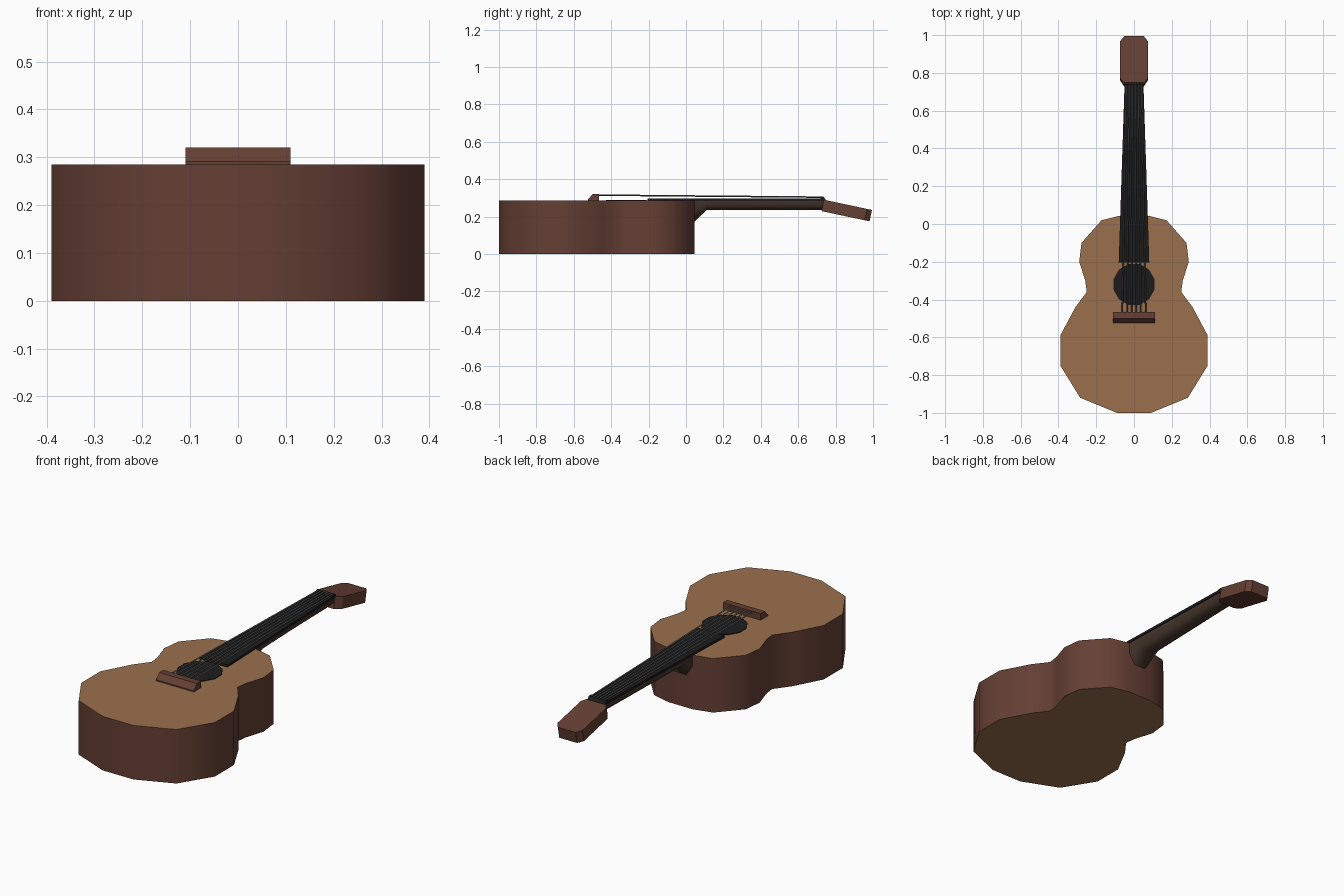
import bpy, bmesh, math
from mathutils import Vector

if "Cube" in bpy.data.objects:
    bpy.data.objects.remove(bpy.data.objects["Cube"])


def material(name, rgb):
    m = bpy.data.materials.new(name)
    m.diffuse_color = (*rgb, 1)
    m.use_nodes = True
    m.node_tree.nodes["Principled BSDF"].inputs["Base Color"].default_value = m.diffuse_color
    return m


RED = material("mahogany", (0.13, 0.05, 0.035))
TAN = material("spruce", (0.33, 0.16, 0.075))
NECK = material("dark_wood", (0.06, 0.035, 0.025))
BLACK = material("ebony", (0.012, 0.012, 0.012))
STEEL = material("steel", (0.12, 0.12, 0.12))


def loft(name, rings, mat, smooth=None, cap_mat=None):
    """Skin a series of equal-length closed rings and cap both ends."""
    bm = bmesh.new()
    vs = [[bm.verts.new(p) for p in r] for r in rings]
    n = len(vs[0])
    for a, b in zip(vs, vs[1:]):
        for i in range(n):
            j = (i + 1) % n
            bm.faces.new((a[i], a[j], b[j], b[i]))
    caps = [bm.faces.new(vs[0]), bm.faces.new(vs[-1])]
    if cap_mat:
        for f in caps:
            f.material_index = 1
    bmesh.ops.recalc_face_normals(bm, faces=bm.faces)
    me = bpy.data.meshes.new(name)
    bm.to_mesh(me)
    bm.free()
    ob = bpy.data.objects.new(name, me)
    bpy.context.collection.objects.link(ob)
    me.materials.append(mat)
    if cap_mat:
        me.materials.append(cap_mat)
    if smooth:
        bpy.ops.object.select_all(action='DESELECT')
        bpy.context.view_layer.objects.active = ob
        ob.select_set(True)
        bpy.ops.object.shade_smooth_by_angle(angle=math.radians(smooth))
    return ob


def mirrored(half):
    return half + [(-x, y) for x, y in reversed(half)]


def slab(name, outline, z0, z1, mat, **kw):
    return loft(name, [[(x, y, z) for x, y in outline] for z in (z0, z1)], mat, **kw)


def extrude_x(name, profile, w, mat, **kw):
    return loft(name, [[(x, y, z) for y, z in profile] for x in (-w, w)], mat, **kw)


# Body: figure-eight outline, dark sides, pale top and back
body = mirrored([(0.09, -1.0), (0.285, -0.92), (0.39, -0.75), (0.39, -0.59),
                 (0.31, -0.44), (0.25, -0.36), (0.258, -0.30), (0.29, -0.20),
                 (0.278, -0.10), (0.172, 0.02), (0.07, 0.045)])
slab("body", body, 0, 0.285, RED, smooth=50, cap_mat=TAN)

# Sound hole disc
hole = [(0.112 * math.cos(math.radians(15 + 30 * i)),
         -0.32 + 0.112 * math.sin(math.radians(15 + 30 * i))) for i in range(12)]
slab("sound_hole", hole, 0.283, 0.289, BLACK)

# Bridge
extrude_x("bridge", [(-0.525, 0.283), (-0.525, 0.291), (-0.5, 0.32),
                     (-0.465, 0.32), (-0.465, 0.283)], 0.11, RED)

# Neck with flared heel: half-hexagon cross-section
neck_rings = []
for y, w, bottom in ((0.03, 0.069, 0.165), (0.045, 0.068, 0.172),
                     (0.11, 0.066, 0.235), (0.74, 0.045, 0.235)):
    top, mid = 0.288, bottom + 0.45 * (0.288 - bottom)
    neck_rings.append([(-w, y, top), (-w, y, mid), (-w * 0.5, y, bottom),
                       (w * 0.5, y, bottom), (w, y, mid), (w, y, top)])
loft("neck", neck_rings, NECK, smooth=50)

# Fingerboard and nut
slab("fingerboard", mirrored([(0.081, -0.205), (0.05, 0.74)]), 0.284, 0.297, BLACK)
extrude_x("nut", [(0.72, 0.285), (0.72, 0.304), (0.738, 0.304), (0.75, 0.285)], 0.05, BLACK)

# Headstock: chamfered outline tilted back
tilt = math.radians(-12)
along = Vector((0, math.cos(tilt), math.sin(tilt)))
down = Vector((0, math.sin(tilt), -math.cos(tilt)))
head = mirrored([(0.05, 0), (0.073, 0.035), (0.073, 0.235), (0.052, 0.262)])
origin = Vector((0, 0.738, 0.29))
loft("headstock", [[origin + Vector((x, 0, 0)) + along * d + down * t for x, d in head]
                   for t in (0, 0.062)], RED)

# Six strings, converging towards the nut
for i in range(6):
    s = (i - 2.5) / 2.5
    rings = []
    for x, y, z in ((0.062 * s, -0.48, 0.315), (0.04 * s, 0.735, 0.304)):
        rings.append([(x + dx, y, z + dz) for dx, dz in
                      ((0.004, 0), (0, 0.004), (-0.004, 0), (0, -0.004))])
    loft(f"string_{i + 1}", rings, STEEL)
